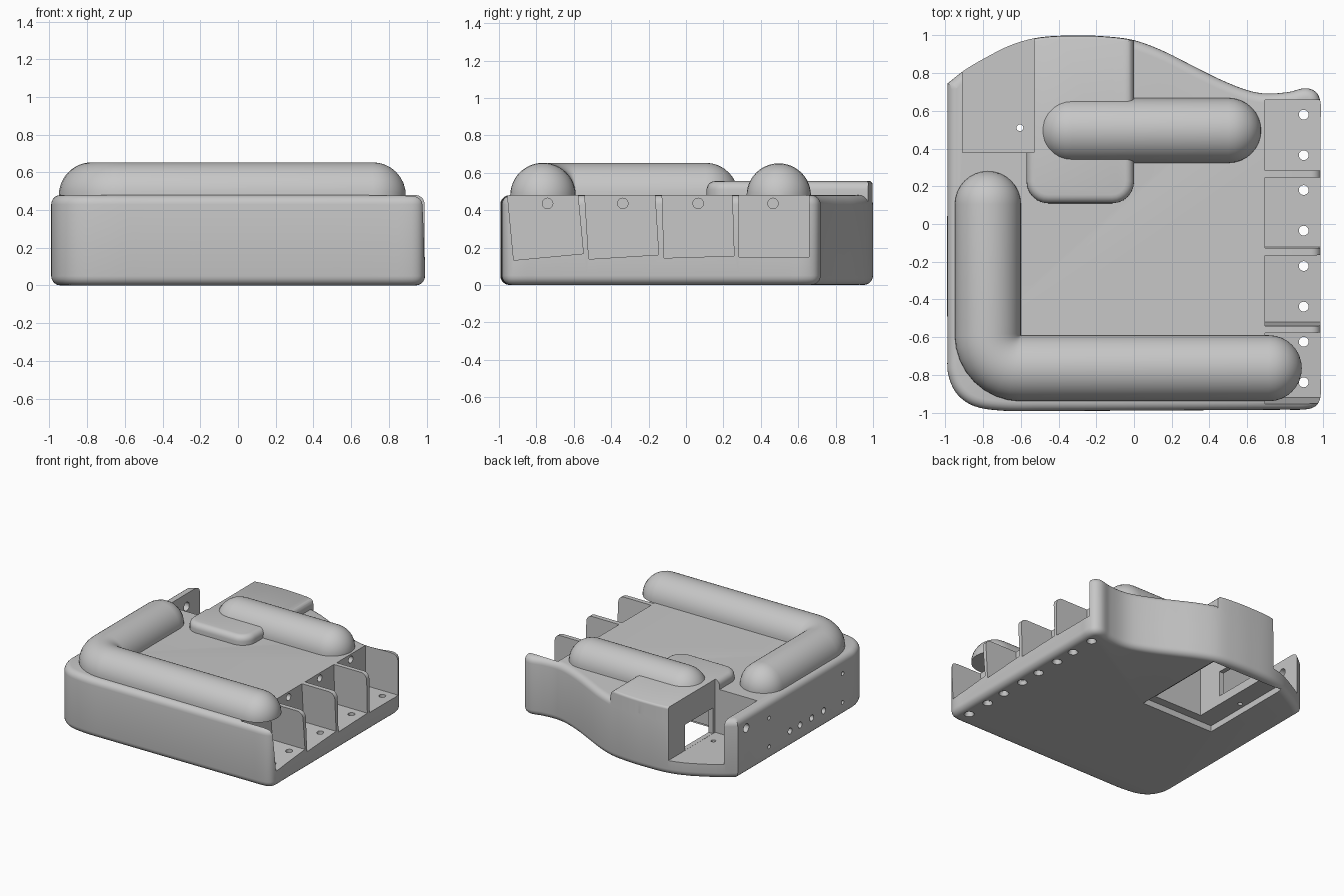
import bpy, bmesh
from math import sin, cos, pi, radians
from mathutils import Matrix, Vector

old = bpy.data.objects.get("Cube")
if old:
    bpy.data.objects.remove(old)

grey = bpy.data.materials.new("plain grey")
grey.use_nodes = True
COLOUR = (0.57, 0.57, 0.57, 1)
grey.diffuse_color = COLOUR
grey.node_tree.nodes["Principled BSDF"].inputs["Base Color"].default_value = COLOUR


def make(name, bm):
    bmesh.ops.recalc_face_normals(bm, faces=bm.faces)
    mesh = bpy.data.meshes.new(name)
    bm.to_mesh(mesh)
    bm.free()
    mesh.materials.append(grey)
    ob = bpy.data.objects.new(name, mesh)
    bpy.context.collection.objects.link(ob)
    return ob


def activate(ob):
    bpy.ops.object.select_all(action='DESELECT')
    ob.select_set(True)
    bpy.context.view_layer.objects.active = ob


def smooth(ob):
    activate(ob)
    bpy.ops.object.shade_smooth_by_angle(angle=radians(30))


def boolean(ob, other, operation='DIFFERENCE'):
    other.hide_render = True
    activate(ob)
    mod = ob.modifiers.new("cut", 'BOOLEAN')
    mod.operation, mod.solver, mod.object = operation, 'EXACT', other
    bpy.ops.object.modifier_apply(modifier=mod.name)
    bpy.data.objects.remove(other)


def add_box(bm, lo, hi, matrix=Matrix()):
    lo, hi = Vector(lo), Vector(hi)
    scale = Matrix.Diagonal((*(hi - lo), 1))
    bmesh.ops.create_cube(bm, size=1, matrix=matrix @ Matrix.Translation((lo + hi) / 2) @ scale)


def add_hole(bm, centre, radius, depth, axis, top=None):
    turn = Matrix.Rotation(pi / 2, 4, 'Y') if axis == 'X' else Matrix()
    bmesh.ops.create_cone(bm, cap_ends=True, segments=20, radius1=radius,
                          radius2=top or radius, depth=depth,
                          matrix=Matrix.Translation(centre) @ turn)


def inset(points, amount):
    out = []
    for i, p in enumerate(points):
        a = (p - points[i - 1]).normalized()
        b = (points[(i + 1) % len(points)] - p).normalized()
        normal = Vector((-a.y - b.y, a.x + b.x))
        out.append(p + normal * (amount / (1 + a.dot(b))))
    return out


# Upright solid over a plan outline, with rounded rims above and below
def rounded_prism(name, points, low, high, radius, steps=5):
    turns = [pi / 2 * i / steps for i in range(steps + 1)]
    levels = [(radius * (1 - sin(a)), low + radius * (1 - cos(a))) for a in turns]
    levels += [(radius * (1 - cos(a)), high - radius * (1 - sin(a))) for a in turns]
    bm = bmesh.new()
    rings = [[bm.verts.new((p.x, p.y, z)) for p in inset(points, d)] for d, z in levels]
    for one, two in zip(rings, rings[1:]):
        for i in range(len(points)):
            bm.faces.new((one[i - 1], one[i], two[i], two[i - 1]))
    bm.faces.new(rings[0])
    bm.faces.new(rings[-1])
    return make(name, bm)


# Smooth curve through points; tangents scale with each span so it never loops
def spline(points, steps=5):
    pts = [Vector(p) for p in points]
    pts = [pts[0]] + pts + [pts[-1]]
    out = []
    for a, b, c, d in zip(pts, pts[1:], pts[2:], pts[3:]):
        span = (c - b).length
        m, n = (c - a).normalized() * span, (d - b).normalized() * span
        for i in range(steps):
            t = i / steps
            h = t * t * (3 - 2 * t)
            out.append(b * (1 - h) + c * h + m * (t * (1 - t) ** 2) - n * (t * t * (1 - t)))
    return out


# Body: plan outline with a curved back
outline = spline([
    (-.99, .745), (-.99, .6), (-.99, -.7), (-.985, -.8), (-.94, -.9), (-.85, -.965),
    (-.7, -.99), (-.5, -.992), (.8, -.985), (.92, -.982), (.97, -.96), (.99, -.91),
    (.99, -.8), (.99, .55), (.99, .64), (.967, .698), (.91, .72), (.82, .7), (.7, .692),
    (.6, .71), (.45, .77), (.3, .845), (.15, .92), (0, .975), (-.15, .995), (-.3, 1),
    (-.5, .99), (-.65, .95), (-.8, .875), (-.9, .815), (-.99, .745)])
body = rounded_prism("body", outline, 0, .48, .05)

# Raised housing at the back, following the body outline
housing = rounded_prism("housing", inset(outline, .002), .2, .556, .02)
arc = [radians(a) for a in range(180, 271, 15)]
plan = [Vector((0, 1.2)), Vector((-.57, 1.2))]
plan += [Vector((-.455 + .115 * cos(a), .225 + .115 * sin(a))) for a in arc]
plan += [Vector((-.115 - .115 * sin(a), .225 + .115 * cos(a))) for a in arc]
boolean(housing, rounded_prism("housing_limits", plan, .3, .555, .045), 'INTERSECT')
boolean(body, housing, 'UNION')

# Four open slots on the side, each tilted a little more than the last
SLOTS = [(.47, 0), (.07, 1.8), (-.333, 3.6), (-.735, 5.4)]
for y, tilt in SLOTS:
    bm = bmesh.new()
    add_box(bm, (.695, -.187, 0), (1.2, .187, .6),
            Matrix.Translation((0, y, .15)) @ Matrix.Rotation(radians(tilt), 4, 'X'))
    boolean(body, make("slot_cutter", bm))

# Rear pocket, its window, the shaft under the housing and the stepped opening below
for name, lo, hi in (("pocket", (-.91, .38, .12), (-.53, 1.2, .8)),
                     ("shaft", (-.49, .19, -.1), (-.05, .9, .5)),
                     ("window", (-.6, .41, .121), (-.4, .77, .33)),
                     ("lower_step", (-.65, .12, -.1), (.01, .93, .05))):
    bm = bmesh.new()
    add_box(bm, lo, hi)
    boolean(body, make(name + "_cutter", bm))

# Screw and wire holes
bm = bmesh.new()
sinks = bmesh.new()
for y, tilt in SLOTS:
    add_hole(bm, (.7, y - .005, .436), .028, .2, 'X')
    for offset in (.11, -.105):
        add_hole(bm, (.9, y + offset, .1), .026, .3, 'Z')
        add_hole(sinks, (.9, y + offset, .005), .045, .05, 'Z', .027)
add_hole(bm, (-.605, .51, .1), .018, .2, 'Z')
add_hole(bm, (-.95, .635, .375), .035, .2, 'X')
for y in (.34, -.61):
    for z in (.345, .11):
        add_hole(bm, (-.97, y, z), .016, .15, 'X')
for y in (.07, -.06, -.21, -.365):
    add_hole(bm, (-.97, y, .135), .025, .15, 'X')
boolean(body, make("hole_cutter", bm))
boolean(body, make("countersink_cutter", sinks))
smooth(body)


# Half-round cushions with domed ends
def cushion(name, path, radius, base=.478, sides=24, dome=8):
    pts = [Vector((x, y, 0)) for x, y in path]
    first, last = (pts[0] - pts[1]).normalized(), (pts[-1] - pts[-2]).normalized()
    arcs = [i * pi / 2 / dome for i in range(1, dome + 1)]
    stations = [(pts[0] + first * radius * sin(a), -first, radius * cos(a)) for a in reversed(arcs)]
    for i, p in enumerate(pts):
        ahead, behind = pts[min(i + 1, len(pts) - 1)], pts[max(i - 1, 0)]
        tangent = (ahead - p).normalized() + (p - behind).normalized()
        stations.append((p, tangent.normalized(), radius))
    stations += [(pts[-1] + last * radius * sin(a), last, radius * cos(a)) for a in arcs]
    bm = bmesh.new()
    rings = []
    for p, tangent, r in stations:
        across = tangent.cross(Vector((0, 0, 1)))
        rings.append([bm.verts.new(p + across * r * cos(a) + Vector((0, 0, base + r * sin(a))))
                      for a in (pi * i / sides for i in range(sides + 1))])
    for one, two in zip(rings, rings[1:]):
        for i in range(sides + 1):
            j = (i + 1) % (sides + 1)
            bm.faces.new((one[i], one[j], two[j], two[i]))
    bmesh.ops.remove_doubles(bm, verts=bm.verts, dist=.0005)
    smooth(make(name, bm))


bend = [(-.6 - .175 * cos(a), -.59 - .175 * sin(a)) for a in (pi / 2 * i / 8 for i in range(9))]
cushion("corner_cushion", [(-.775, .105)] + bend + [(.715, -.765)], .175)
cushion("straight_cushion", [(-.33, .496), (.502, .496)], .172)
